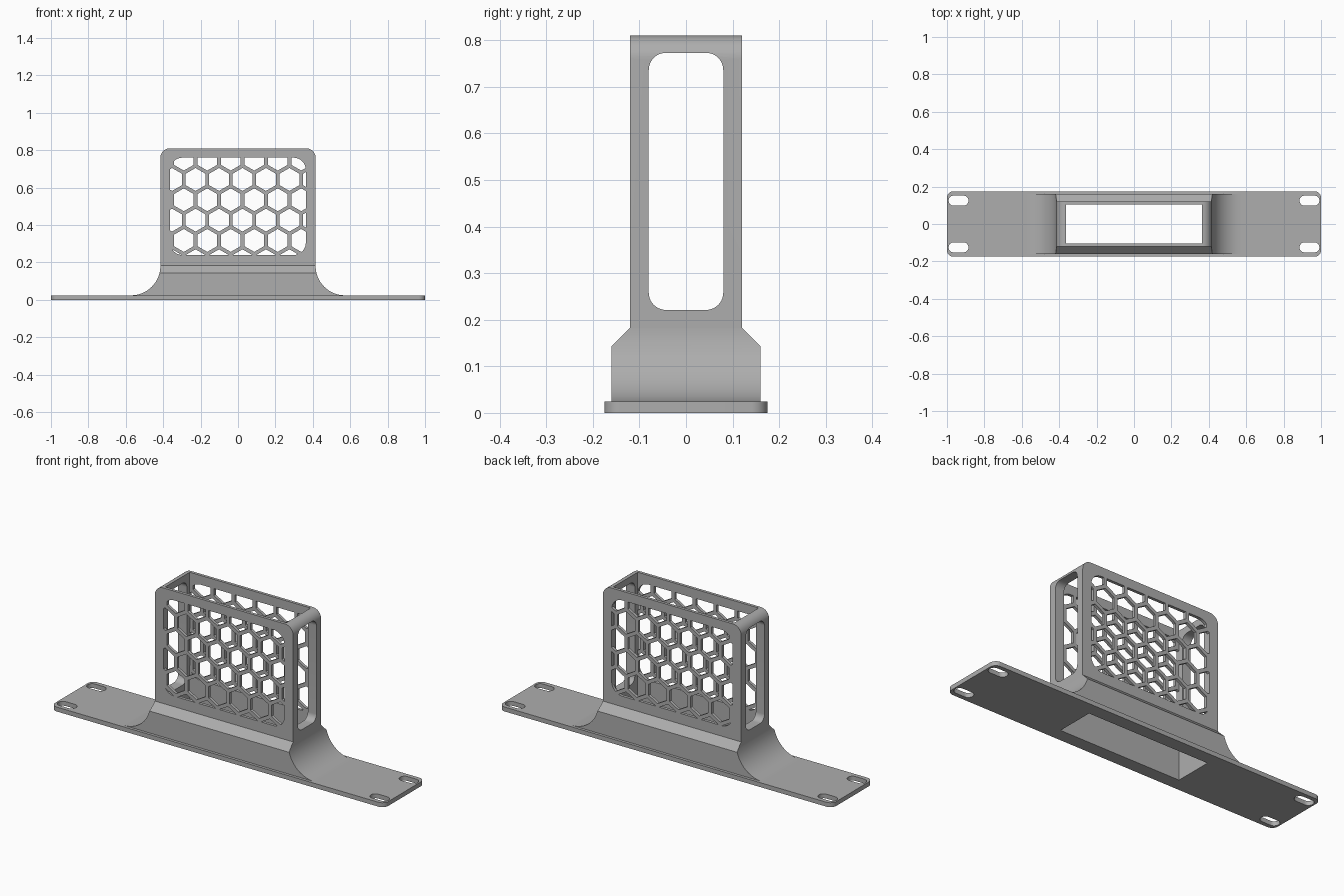
import bpy, bmesh, math
from mathutils import Vector

if "Cube" in bpy.data.objects:
    bpy.data.objects.remove(bpy.data.objects["Cube"], do_unlink=True)

grey = bpy.data.materials.new("plain grey")
grey.use_nodes = True
grey.diffuse_color = (0.42, 0.42, 0.42, 1)
grey.node_tree.nodes["Principled BSDF"].inputs["Base Color"].default_value = (0.42, 0.42, 0.42, 1)

PLATE_TOP = 0.024
WALL_X, WALL_Y, TOP = 0.415, 0.12, 0.81
CAVITY_X, CAVITY_Y = 0.363, 0.104


def arc(cx, cz, r, start, end, n=12):
    """Points on an arc, angles in degrees."""
    angles = [math.radians(start + (end - start) * i / n) for i in range(n + 1)]
    return [(cx + r * math.cos(a), cz + r * math.sin(a)) for a in angles]


def rounded(cx, cz, hw, hh, r, n=10):
    """Rounded rectangle outline."""
    pts = []
    for i, (sx, sz) in enumerate([(1, 1), (-1, 1), (-1, -1), (1, -1)]):
        pts += arc(cx + sx * (hw - r), cz + sz * (hh - r), r, 90 * i, 90 * i + 90, n)
    return pts


def prisms(name, outlines, axis, lo, hi):
    """Extrude flat outlines along an axis into one object."""
    place = {"x": lambda a, b, d: (d, a, b),
             "y": lambda a, b, d: (a, d, b),
             "z": lambda a, b, d: (a, b, d)}[axis]
    bm = bmesh.new()
    for pts in outlines:
        face = bm.faces.new([bm.verts.new(place(a, b, lo)) for a, b in pts])
        new = bmesh.ops.extrude_face_region(bm, geom=[face])["geom"]
        bmesh.ops.translate(bm, vec=Vector(place(0, 0, hi - lo)),
                            verts=[v for v in new if isinstance(v, bmesh.types.BMVert)])
    bmesh.ops.remove_doubles(bm, verts=bm.verts, dist=1e-5)
    bmesh.ops.recalc_face_normals(bm, faces=bm.faces)
    mesh = bpy.data.meshes.new(name)
    bm.to_mesh(mesh)
    bm.free()
    obj = bpy.data.objects.new(name, mesh)
    bpy.context.collection.objects.link(obj)
    mesh.materials.append(grey)
    return obj


def combine(obj, cutter, operation="DIFFERENCE"):
    """Apply a boolean and discard the cutter."""
    mod = obj.modifiers.new("cut", "BOOLEAN")
    mod.operation, mod.object, mod.solver = operation, cutter, "EXACT"
    bpy.context.view_layer.objects.active = obj
    bpy.ops.object.modifier_apply(modifier=mod.name)
    bpy.data.objects.remove(cutter, do_unlink=True)


def cavity():
    return prisms("cavity", [[(-CAVITY_X, -CAVITY_Y), (CAVITY_X, -CAVITY_Y),
                              (CAVITY_X, CAVITY_Y), (-CAVITY_X, CAVITY_Y)]], "z", -1, 2)


# Mounting plate with four slots
plate = prisms("mounting_plate", [rounded(0, 0, 1, 0.175, 0.035)], "z", 0, PLATE_TOP)
slots = [rounded(sx * 0.938, sy * 0.125, 0.053, 0.027, 0.0269)
         for sx in (-1, 1) for sy in (-1, 1)]
combine(plate, prisms("slots", slots, "z", -1, 1))
combine(plate, cavity())

# Holder: front silhouette with flared feet, crossed with the stepped side silhouette
flare = 0.157
half = arc(WALL_X + flare, PLATE_TOP + flare, flare, 270, 180, 16)
half += arc(WALL_X - 0.05, TOP - 0.05, 0.05, 0, 90)
silhouette = half + [(-x, z) for x, z in reversed(half)]
holder = prisms("holder", [silhouette], "y", -0.3, 0.3)
side = [(0.16, PLATE_TOP - 0.1), (0.16, 0.143), (WALL_Y, 0.183), (WALL_Y, 1)]
side += [(-y, z) for y, z in reversed(side)]
combine(holder, prisms("side_silhouette", [side], "x", -1, 1), "INTERSECT")
combine(holder, cavity())

# Windows in both end walls
combine(holder, prisms("end_window", [rounded(0, 0.497, 0.08, 0.276, 0.037)], "x", -1, 1))

# Honeycomb openings through front and back walls, trimmed to a rounded window
pitch, inner = 0.1255, 0.053
rows = pitch * math.sqrt(3) / 2
cells = []
for row in range(-3, 3):
    for col in range(-4, 5):
        cx = 0.024 + pitch * (col - 0.5 * (row % 2 == 0))
        cz = 0.535 + rows * row
        if abs(cx) < 0.365 + inner:
            cells.append([(cx + inner / 0.866 * math.sin(math.radians(60 * k)),
                           cz + inner / 0.866 * math.cos(math.radians(60 * k)))
                          for k in range(6)])
honeycomb = prisms("honeycomb", cells, "y", -0.4, 0.4)
trim = prisms("honeycomb_trim", [rounded(0, 0.5, 0.3625, 0.26, 0.065)], "y", -0.3, 0.3)
combine(honeycomb, trim, "INTERSECT")
combine(holder, honeycomb)

# Smooth the curves, keep the corners crisp
for obj in (plate, holder):
    bpy.ops.object.select_all(action="DESELECT")
    obj.select_set(True)
    bpy.context.view_layer.objects.active = obj
    bpy.ops.object.shade_smooth_by_angle(angle=math.radians(25))
